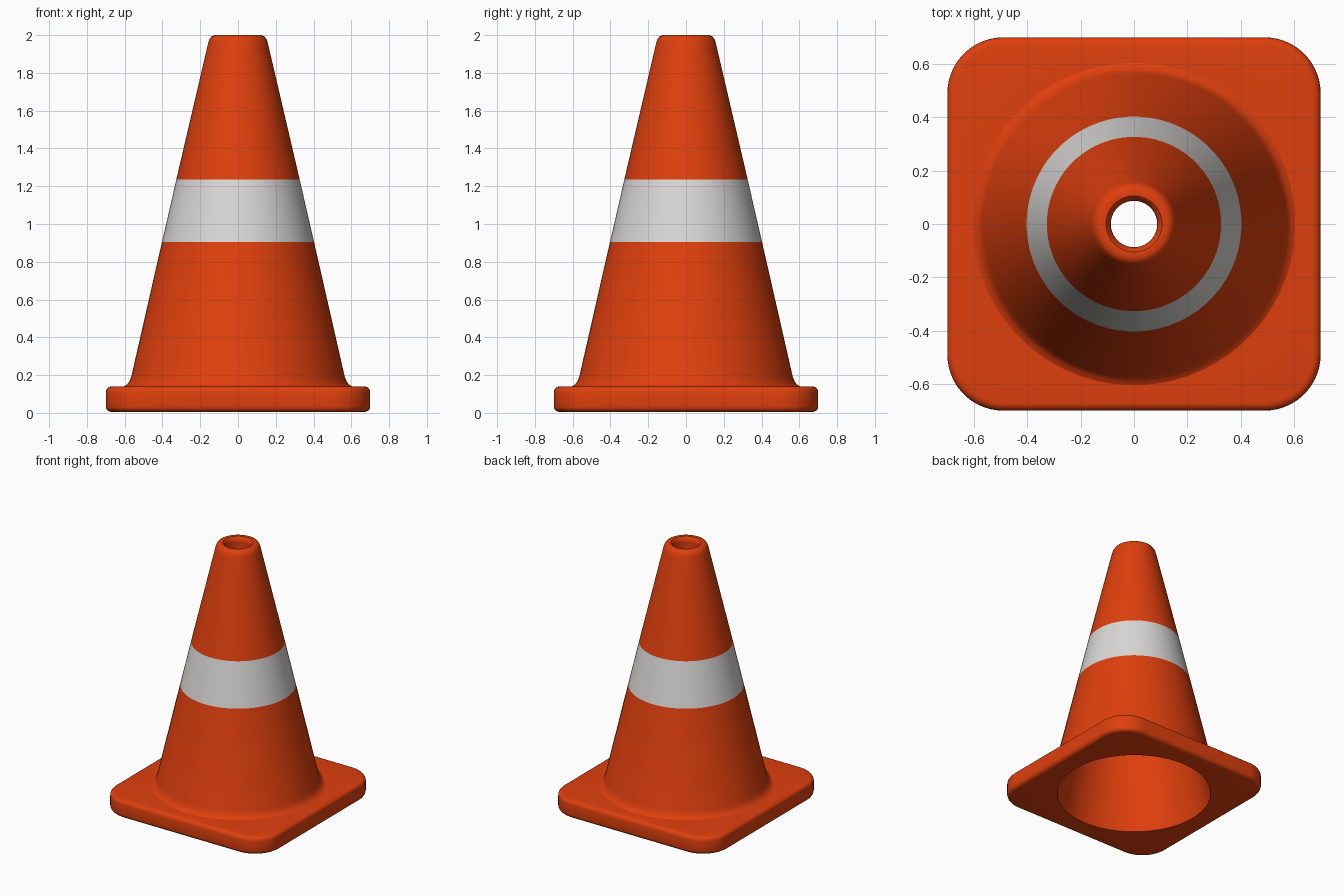
import bpy, bmesh, math

old = bpy.data.objects.get("Cube")
if old:
    bpy.data.objects.remove(old, do_unlink=True)

SEG = 64  # points in every ring


def make_material(name, color):
    mat = bpy.data.materials.new(name)
    mat.use_nodes = True
    mat.diffuse_color = color
    mat.node_tree.nodes["Principled BSDF"].inputs["Base Color"].default_value = color
    return mat


orange = make_material("safety orange", (0.74, 0.05, 0.004, 1))
white = make_material("reflective white", (0.70, 0.69, 0.67, 1))


def circle(r, z):
    step = math.tau / SEG
    return [(r * math.cos((i + 0.5) * step), r * math.sin((i + 0.5) * step), z)
            for i in range(SEG)]


def rounded_square(half, corner, z):
    points = []
    per = SEG // 4
    for q in range(4):
        mid = math.radians(45 + 90 * q)
        cx = math.copysign(half - corner, math.cos(mid))
        cy = math.copysign(half - corner, math.sin(mid))
        for k in range(per):
            a = math.radians(90 * (q + k / (per - 1)))
            points.append((cx + corner * math.cos(a), cy + corner * math.sin(a), z))
    return points


def loft(name, rings, mats, closed=False):
    """Bridge a list of rings into one smooth object."""
    bm = bmesh.new()
    loops = [[bm.verts.new(p) for p in ring] for ring in rings]
    pairs = list(zip(loops, loops[1:]))
    if closed:
        pairs.append((loops[-1], loops[0]))
    for a, b in pairs:
        for i in range(SEG):
            j = (i + 1) % SEG
            bm.faces.new((a[i], a[j], b[j], b[i]))
    bmesh.ops.recalc_face_normals(bm, faces=bm.faces)
    mesh = bpy.data.meshes.new(name)
    bm.to_mesh(mesh)
    bm.free()
    for m in mats:
        mesh.materials.append(m)
    obj = bpy.data.objects.new(name, mesh)
    bpy.context.collection.objects.link(obj)
    bpy.ops.object.select_all(action='DESELECT')
    obj.select_set(True)
    bpy.context.view_layer.objects.active = obj
    bpy.ops.object.shade_smooth_by_angle(angle=math.radians(40))
    return obj


# Square foot with rounded edges and a round opening underneath
BOTTOM, TOP, HALF, CORNER, EDGE = 0.005, 0.14, 0.7, 0.21, 0.03
HOLE = 0.545
foot = [circle(HOLE, BOTTOM)]
for start, level in ((-90, BOTTOM + EDGE), (0, TOP - EDGE)):
    for k in range(5):
        a = math.radians(start + 90 * k / 4)
        inset = EDGE * (1 - math.cos(a))
        foot.append(rounded_square(HALF - inset, CORNER - inset,
                                   level + EDGE * math.sin(a)))
foot.append(circle(0.59, TOP))
loft("square_foot", foot, [orange])

# Hollow tapered body: flared bottom, straight wall, rounded rim, inner wall
STRIPE_LOW, STRIPE_HIGH = 0.905, 1.235
profile = [(0.605, TOP), (0.588, 0.15), (0.575, 0.168), (0.565, 0.195),
           (0.403, STRIPE_LOW), (0.327, STRIPE_HIGH),
           (0.16, 1.95), (0.153, 1.975), (0.142, 1.992), (0.125, 2.0),
           (0.105, 1.998), (0.093, 1.985), (0.087, 1.96),
           (HOLE, BOTTOM)]
body = loft("cone_body", [circle(r, z) for r, z in profile], [orange, white])

# White stripe on the outer wall
for face in body.data.polygons:
    outward = face.normal.x * face.center.x + face.normal.y * face.center.y > 0
    if outward and STRIPE_LOW < face.center.z < STRIPE_HIGH:
        face.material_index = 1
